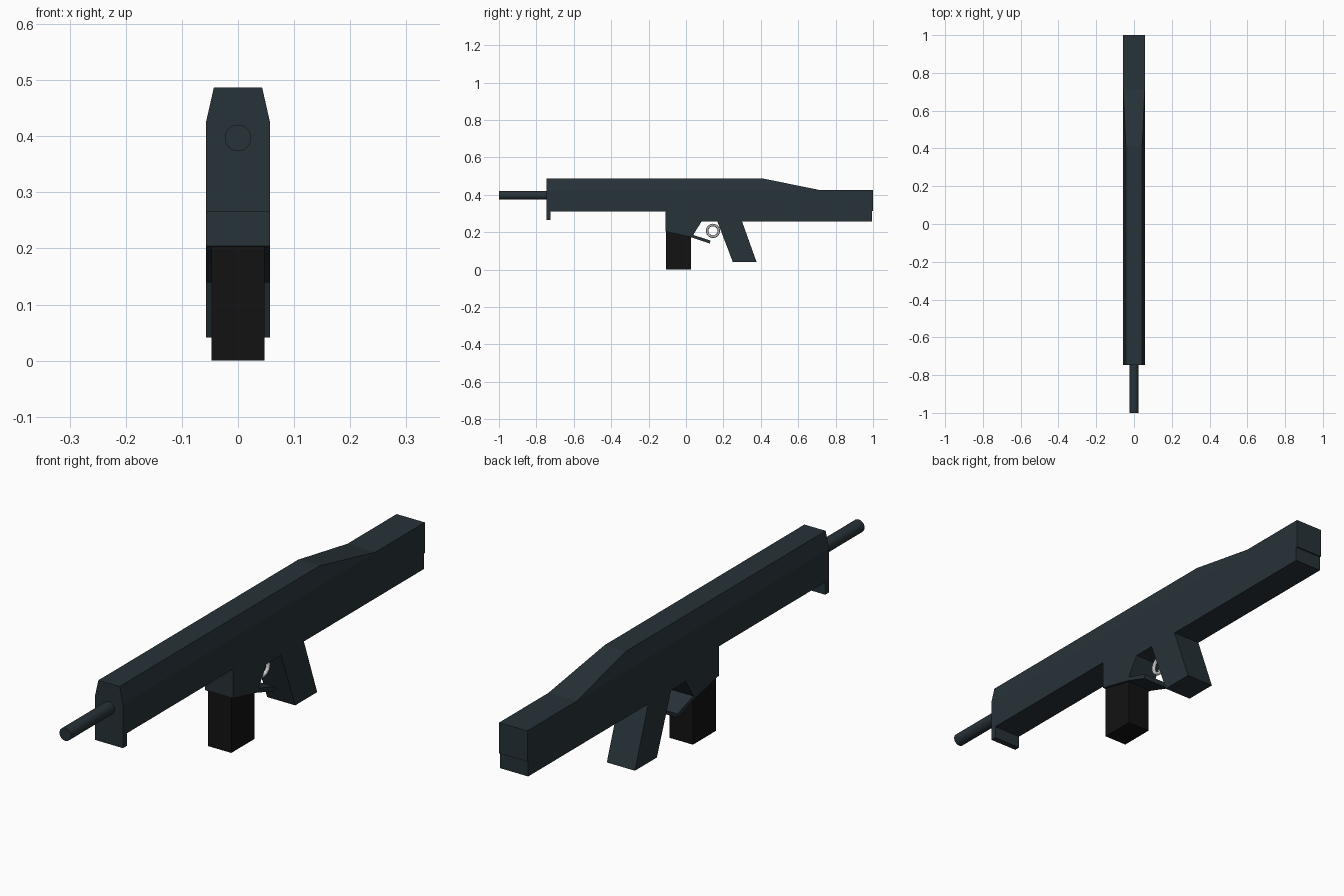
import bpy, bmesh
from math import radians
from mathutils import Vector

if "Cube" in bpy.data.objects:
    bpy.data.objects.remove(bpy.data.objects["Cube"])


def material(name, rgb):
    m = bpy.data.materials.new(name)
    m.diffuse_color = (*rgb, 1)
    m.use_nodes = True
    m.node_tree.nodes["Principled BSDF"].inputs["Base Color"].default_value = m.diffuse_color
    return m


SLATE = material("slate", (0.020, 0.032, 0.040))
BLACK = material("black", (0.006, 0.006, 0.006))
SILVER = material("silver", (0.7, 0.7, 0.7))


def slab(name, profile, half_width, mat, shape=None):
    """Extrude a (y, z) side profile evenly across x."""
    bm = bmesh.new()
    face = bm.faces.new([bm.verts.new((-half_width, y, z)) for y, z in profile])
    out = bmesh.ops.extrude_face_region(bm, geom=[face], use_keep_orig=True)
    moved = [g for g in out["geom"] if isinstance(g, bmesh.types.BMVert)]
    bmesh.ops.translate(bm, verts=moved, vec=Vector((2 * half_width, 0, 0)))
    if shape:
        shape(bm)
    bmesh.ops.recalc_face_normals(bm, faces=bm.faces[:])
    mesh = bpy.data.meshes.new(name)
    bm.to_mesh(mesh)
    bm.free()
    mesh.materials.append(mat)
    obj = bpy.data.objects.new(name, mesh)
    bpy.context.collection.objects.link(obj)
    return obj


def taper_top(bm):
    """Cut an edge loop at the shoulder and narrow everything above it."""
    bmesh.ops.bisect_plane(bm, geom=bm.verts[:] + bm.edges[:] + bm.faces[:],
                           dist=1e-5, plane_co=(0, 0, 0.425), plane_no=(0, 0, 1))
    for v in bm.verts:
        if v.co.z > 0.43:
            v.co.x *= 0.043 / 0.057


# Body with front lip, magazine well and stock
slab("body", [
    (-0.747, 0.487), (-0.747, 0.265), (-0.725, 0.265), (-0.725, 0.311),
    (-0.110, 0.311), (-0.110, 0.204), (0.030, 0.172), (0.083, 0.256),
    (0.995, 0.256), (0.995, 0.312), (1.000, 0.312), (1.000, 0.425),
    (0.715, 0.425), (0.410, 0.487)], 0.057, SLATE, taper_top)

# Slanted grip
slab("grip", [(0.168, 0.256), (0.250, 0.041), (0.377, 0.041), (0.300, 0.256)],
     0.057, SLATE)

# Trigger guard bar
slab("trigger_guard", [(0.030, 0.172), (0.127, 0.139), (0.131, 0.155), (0.038, 0.185)],
     0.057, SLATE)

# Magazine
slab("magazine", [(-0.106, 0.0), (0.027, 0.0), (0.027, 0.173), (-0.106, 0.203)],
     0.047, BLACK)

# Barrel
bpy.ops.mesh.primitive_cylinder_add(vertices=32, radius=0.0235, depth=0.253,
                                    location=(0, -0.8735, 0.397),
                                    rotation=(radians(90), 0, 0))
barrel = bpy.context.object
barrel.name = "barrel"
barrel.data.materials.append(SLATE)
bpy.ops.object.shade_smooth_by_angle()

# Ring trigger
bpy.ops.mesh.primitive_torus_add(major_radius=0.031, minor_radius=0.007,
                                 major_segments=32, minor_segments=12,
                                 location=(0, 0.144, 0.207),
                                 rotation=(0, radians(90), 0))
trigger = bpy.context.object
trigger.name = "trigger"
trigger.data.materials.append(SILVER)
bpy.ops.object.shade_smooth_by_angle()
